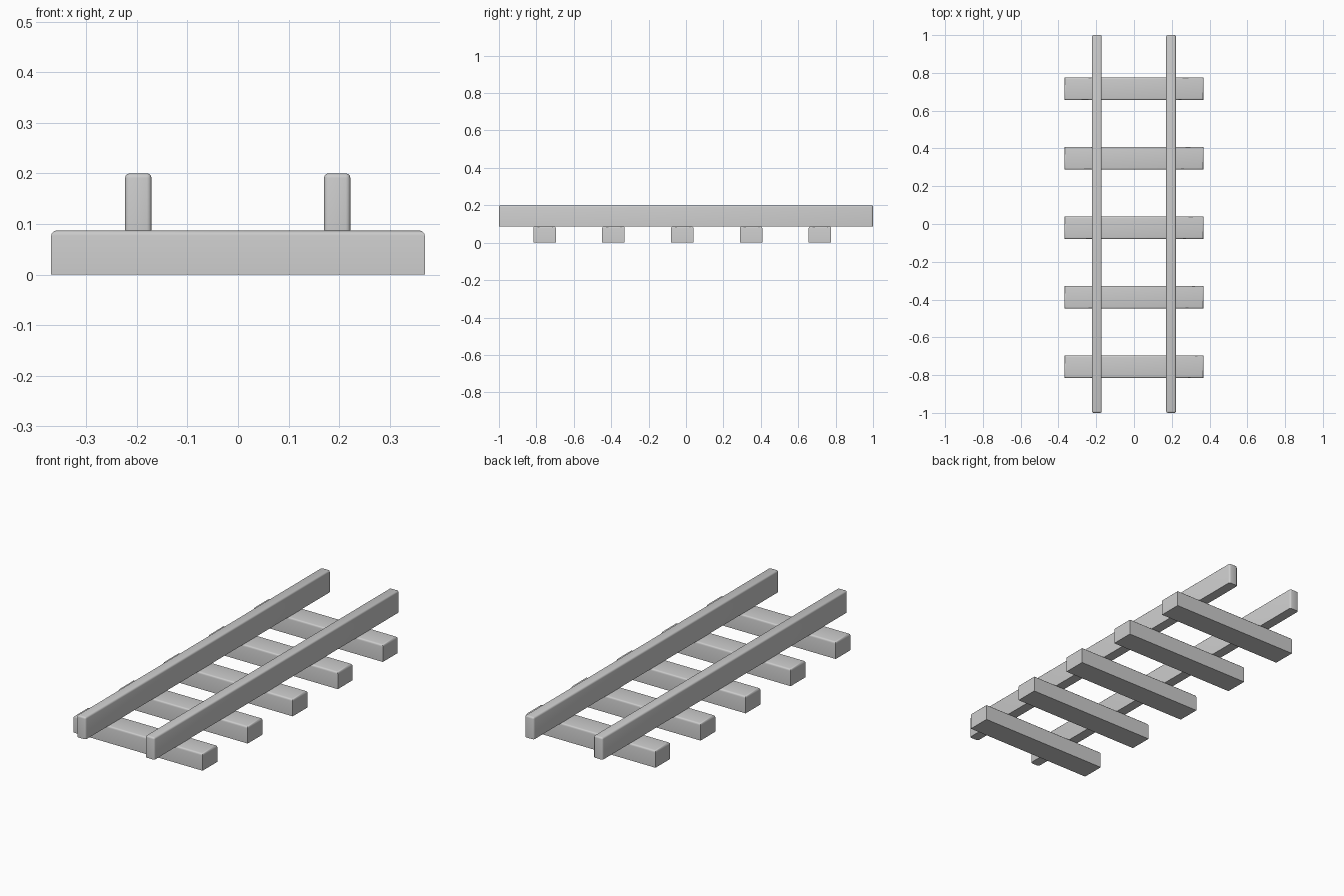
import bpy, bmesh, math

if "Cube" in bpy.data.objects:
    bpy.data.objects.remove(bpy.data.objects["Cube"])


def rounded_bar(name, x, y, z, radius, round_uprights):
    """Box from (min, max) ranges, with rounded upper edges and a sharp base."""
    bm = bmesh.new()
    bmesh.ops.create_cube(bm, size=1)
    for v in bm.verts:
        for i, (lo, hi) in enumerate((x, y, z)):
            v.co[i] = lo if v.co[i] < 0 else hi
    mid = (z[0] + z[1]) / 2
    edges = []
    for e in bm.edges:
        above = [v.co.z > mid for v in e.verts]
        if all(above) or (round_uprights and any(above)):
            edges.append(e)
    bmesh.ops.bevel(bm, geom=edges, offset=radius, offset_type='OFFSET',
                    segments=3, profile=0.5, affect='EDGES', clamp_overlap=True)
    mesh = bpy.data.meshes.new(name)
    bm.to_mesh(mesh)
    bm.free()
    obj = bpy.data.objects.new(name, mesh)
    bpy.context.collection.objects.link(obj)
    bpy.ops.object.select_all(action='DESELECT')
    obj.select_set(True)
    bpy.context.view_layer.objects.active = obj
    bpy.ops.object.shade_smooth_by_angle(angle=math.radians(40))
    return obj


# Cross sleepers, evenly spaced along the track
for i in range(5):
    cy = -0.02 + (i - 2) * 0.368
    rounded_bar(f"sleeper_{i + 1}", (-0.369, 0.369), (cy - 0.06, cy + 0.06),
                (0, 0.087), 0.01, False)

# Pair of rails resting on the sleepers
for side, cx in (("left", -0.197), ("right", 0.196)):
    rounded_bar(f"{side}_rail", (cx - 0.026, cx + 0.026), (-1, 1),
                (0.087, 0.2), 0.009, True)
